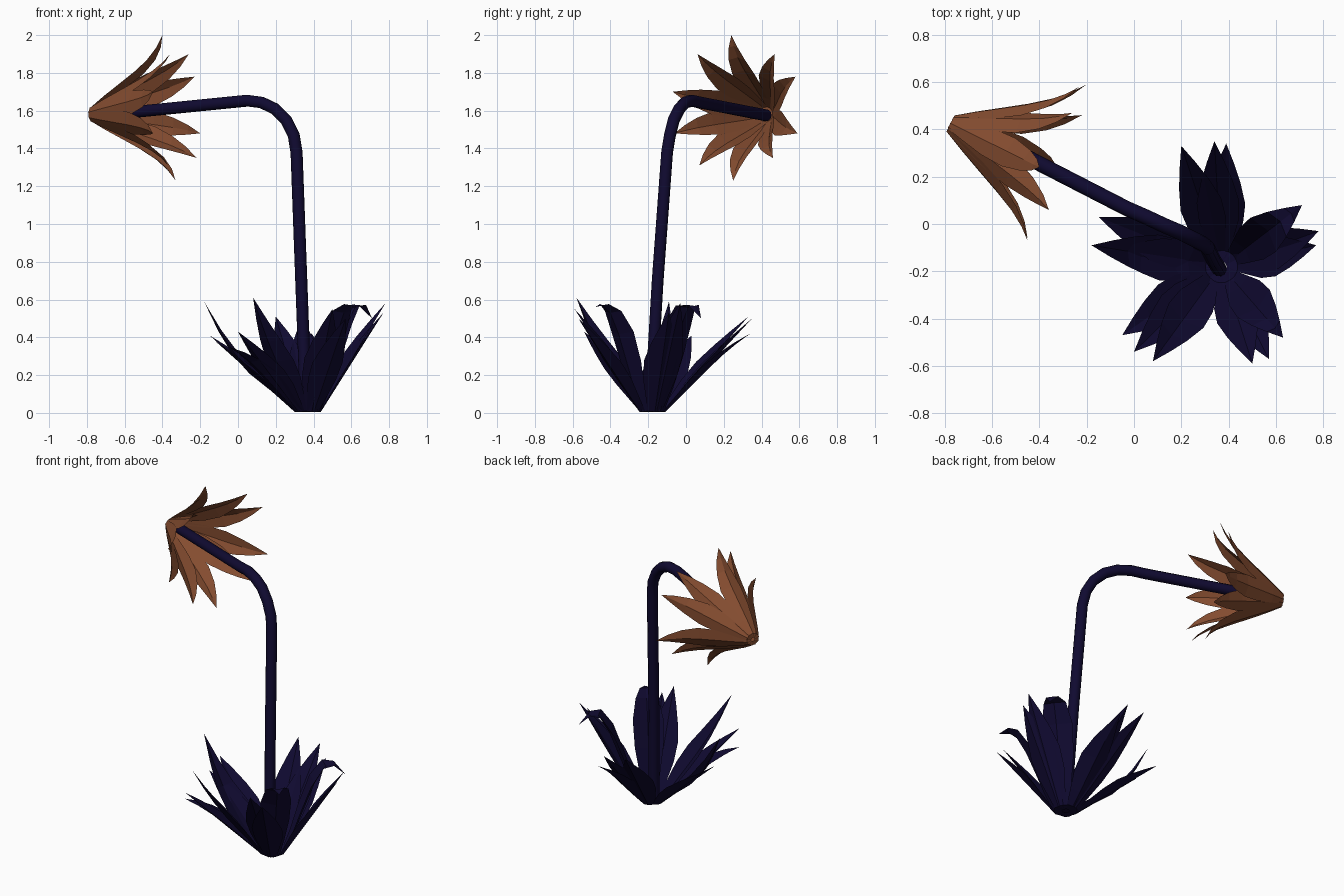
import bpy, bmesh, math
from mathutils import Vector

if "Cube" in bpy.data.objects:
    bpy.data.objects.remove(bpy.data.objects["Cube"])


def material(name, rgb):
    m = bpy.data.materials.new(name)
    m.diffuse_color = (*rgb, 1)
    m.use_nodes = True
    m.node_tree.nodes["Principled BSDF"].inputs["Base Color"].default_value = m.diffuse_color
    return m


dark = material("dark_indigo", (0.005, 0.003, 0.030))
rust = material("rust_brown", (0.23, 0.072, 0.029))

WIDTHS = [(0, 0.4), (0.15, 0.65), (0.32, 0.93), (0.5, 1.0), (0.68, 0.74), (0.84, 0.4), (1, 0.0)]


def add_leaf(bm, origin, axis, tip, lift, radius, width, cup):
    """Pointed leaf: cupped three-point cross-sections from a base ring to the tip."""
    out = tip - origin
    out = (out - axis * out.dot(axis)).normalized()
    side = axis.cross(out)
    start = origin + out * radius
    # a short foot runs from near the centre out to the base ring
    rows = [(origin + out * radius * 0.3, width * 0.2)]
    for t, w in WIDTHS:
        rows.append((start.lerp(tip, t) + axis * lift * math.sin(math.pi * t ** 1.5), width * w))
    prev = None
    for c, h in rows:
        if h == 0:
            v = bm.verts.new(c)
            bm.faces.new((prev[0], prev[1], v))
            bm.faces.new((prev[1], prev[2], v))
            break
        inward = (axis * 0.5 - out) * h * cup
        row = [bm.verts.new(c - side * h + inward), bm.verts.new(c),
               bm.verts.new(c + side * h + inward)]
        if prev:
            for i in (0, 1):
                bm.faces.new((prev[i], prev[i + 1], row[i + 1], row[i]))
        prev = row


def leaf_cluster(name, origin, axis, tips, mat, radius, width, cup):
    bm = bmesh.new()
    for x, y, z, lift in tips:
        add_leaf(bm, origin, axis, Vector((x, y, z)), lift, radius, width, cup)
    me = bpy.data.meshes.new(name)
    bm.to_mesh(me)
    bm.free()
    me.materials.append(mat)
    ob = bpy.data.objects.new(name, me)
    bpy.context.collection.objects.link(ob)


# Bent stem
path = [(0.36, -0.19, 0.02), (0.335, -0.15, 0.7), (0.31, -0.10, 1.38), (0.295, -0.085, 1.47),
        (0.255, -0.065, 1.55), (0.195, -0.035, 1.61), (0.125, -0.005, 1.643),
        (0.05, 0.03, 1.653), (-0.03, 0.065, 1.645), (-0.73, 0.425, 1.575)]
cu = bpy.data.curves.new("stem", 'CURVE')
cu.dimensions = '3D'
cu.bevel_depth = 0.032
cu.bevel_resolution = 3
cu.use_fill_caps = True
sp = cu.splines.new('POLY')
sp.points.add(len(path) - 1)
for p, co in zip(sp.points, path):
    p.co = (*co, 1)
sp.use_smooth = True
cu.materials.append(dark)
bpy.context.collection.objects.link(bpy.data.objects.new("stem", cu))

# Base leaves: tip position and lift, in five clusters
base = Vector((0.37, -0.18, 0.005))
up = Vector((0, 0, 1))
clusters = {
    "west": [(-0.18, -0.09, 0.59, -0.10), (-0.15, 0.03, 0.41, 0.0), (-0.12, -0.12, 0.38, 0.0)],
    "north": [(0.20, 0.33, 0.51, 0.0), (0.34, 0.35, 0.50, 0.0), (0.39, 0.34, 0.42, 0.02)],
    "east": [(0.71, 0.08, 0.50, 0.22), (0.78, -0.03, 0.58, 0.0), (0.77, -0.09, 0.53, 0.0)],
    "south_east": [(0.63, -0.48, 0.56, 0.15), (0.57, -0.57, 0.50, 0.0), (0.50, -0.59, 0.55, 0.0)],
    "south_west": [(-0.05, -0.47, 0.35, 0.03), (0.0, -0.54, 0.43, 0.0), (0.08, -0.58, 0.61, -0.04)],
}
for key, tips in clusters.items():
    leaf_cluster("base_leaves_" + key, base, up, tips, dark, 0.07, 0.09, 0.3)

# Flower petals opening back along the stem
petals = [(-0.40, 0.24, 2.00, 0.06), (-0.36, 0.06, 1.90, 0.05), (-0.26, 0.47, 1.90, 0.04),
          (-0.23, 0.58, 1.78, 0.04), (-0.20, 0.59, 1.48, 0.04), (-0.22, 0.46, 1.35, 0.04),
          (-0.33, 0.25, 1.23, 0.06), (-0.37, 0.07, 1.31, 0.05), (-0.45, -0.06, 1.48, 0.05),
          (-0.45, -0.07, 1.70, 0.05)]
leaf_cluster("flower_petals", Vector((-0.775, 0.425, 1.58)), Vector((0.89, -0.45, 0.06)).normalized(),
             petals, rust, 0.04, 0.066, 0.3)
